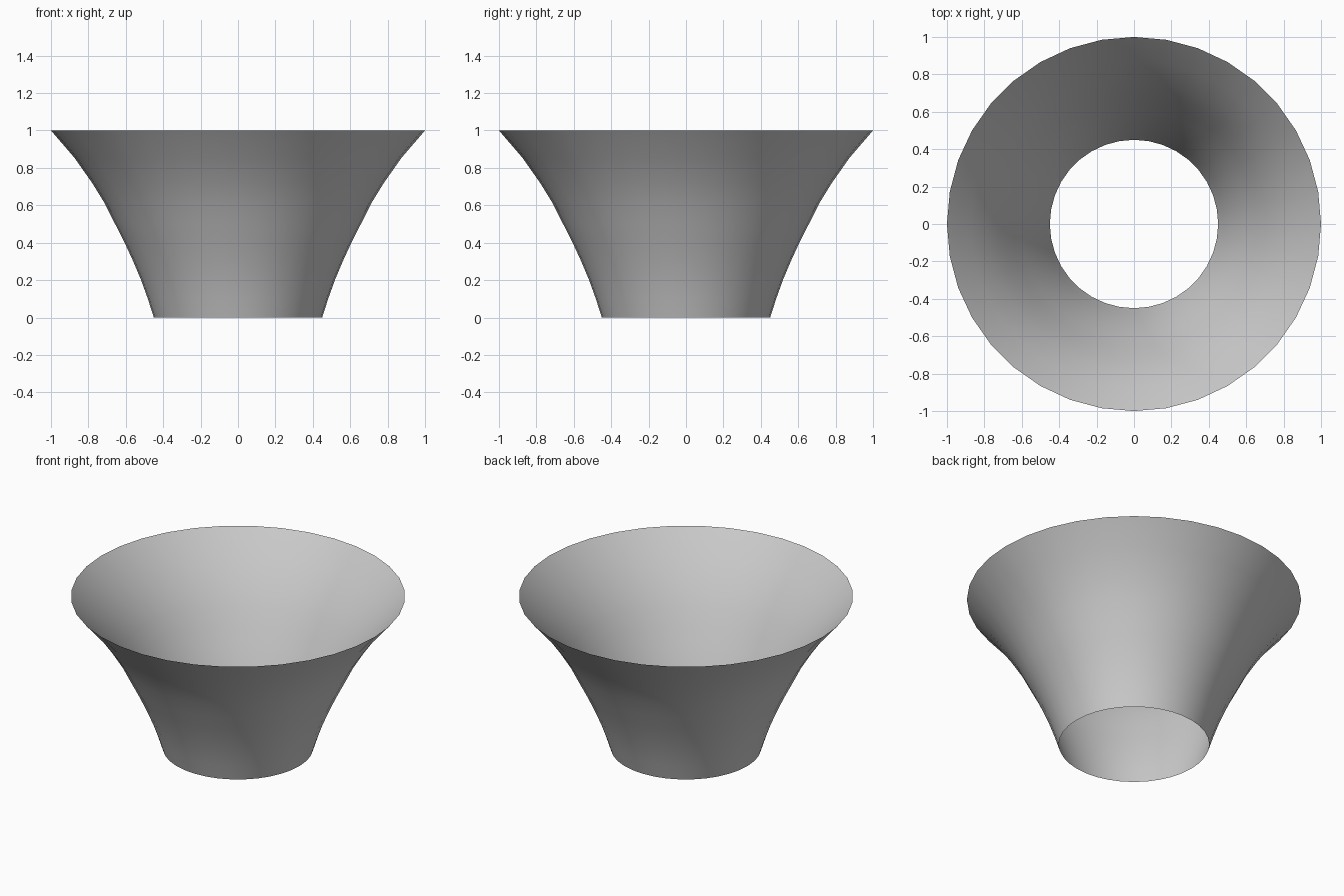
import bpy, bmesh, math

if "Cube" in bpy.data.objects:
    bpy.data.objects.remove(bpy.data.objects["Cube"])

SEGMENTS = 36
# Flare profile: radius, height
PROFILE = [(0.45, 0), (0.482, 0.1), (0.518, 0.2), (0.56, 0.3), (0.606, 0.4),
           (0.657, 0.5), (0.712, 0.61), (0.78, 0.72), (0.875, 0.855), (1.0, 1.0)]

# Open flared funnel, a single-skin surface of revolution
bm = bmesh.new()
rings = []
for r, z in PROFILE:
    rings.append([bm.verts.new((r * math.cos(a), r * math.sin(a), z))
                  for a in (math.tau * i / SEGMENTS for i in range(SEGMENTS))])
for low, high in zip(rings, rings[1:]):
    for i in range(SEGMENTS):
        j = (i + 1) % SEGMENTS
        face = bm.faces.new((low[i], low[j], high[j], high[i]))
        face.smooth = True

mesh = bpy.data.meshes.new("flared_funnel")
bm.to_mesh(mesh)
bm.free()
funnel = bpy.data.objects.new("flared_funnel", mesh)
bpy.context.collection.objects.link(funnel)
